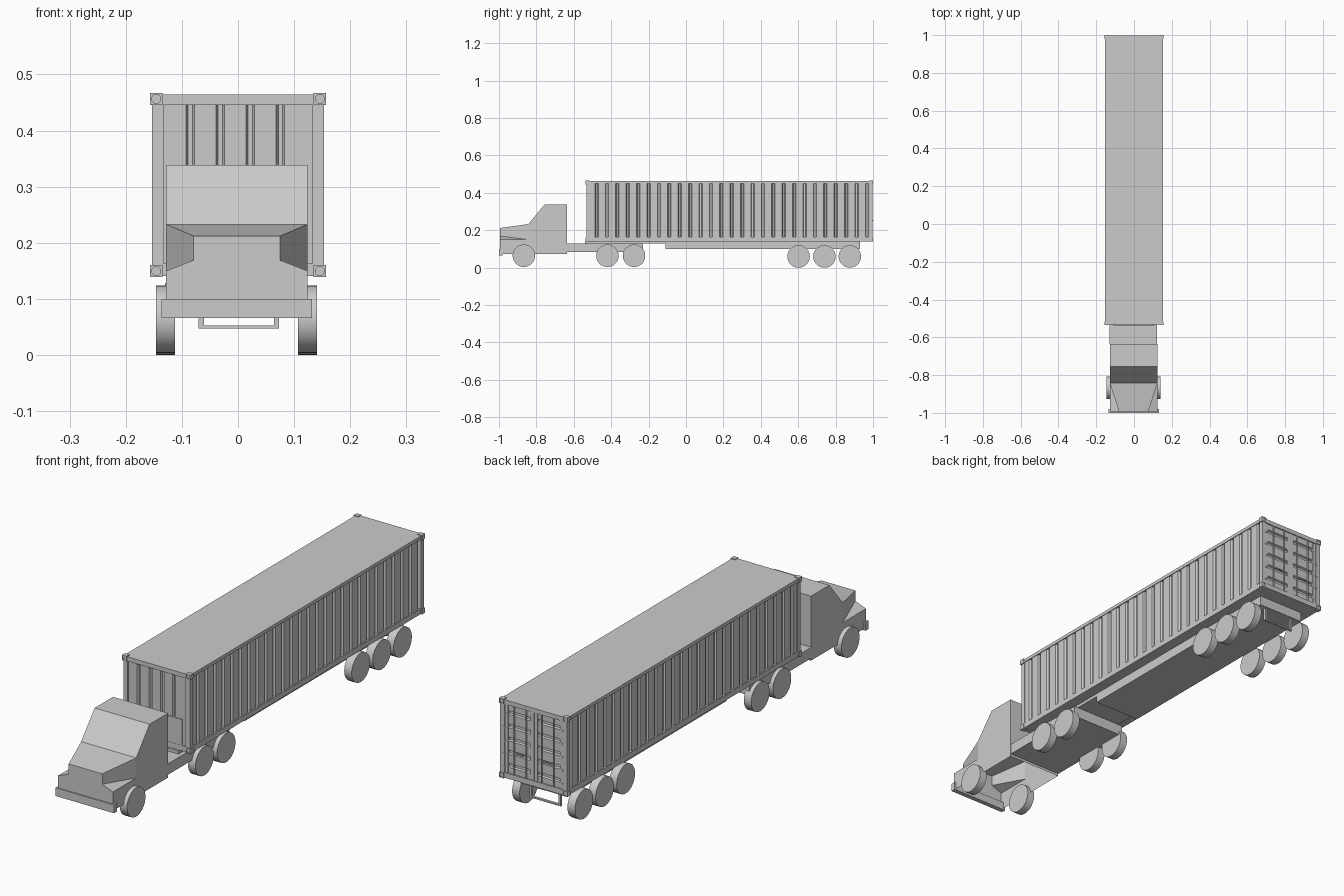
import bpy, bmesh, math
from mathutils import Vector

cube = bpy.data.objects.get("Cube")
if cube:
    bpy.data.objects.remove(cube, do_unlink=True)

TINT = (0.6, 0.6, 0.6, 1)
GREY = bpy.data.materials.new("light_grey")
GREY.use_nodes = True
GREY.diffuse_color = TINT
GREY.node_tree.nodes["Principled BSDF"].inputs["Base Color"].default_value = TINT


def finish(name, bm, fix_normals=True):
    if fix_normals:
        bmesh.ops.recalc_face_normals(bm, faces=bm.faces)
    me = bpy.data.meshes.new(name)
    bm.to_mesh(me)
    bm.free()
    ob = bpy.data.objects.new(name, me)
    bpy.context.collection.objects.link(ob)
    me.materials.append(GREY)
    return ob


def activate(ob):
    bpy.ops.object.select_all(action="DESELECT")
    ob.select_set(True)
    bpy.context.view_layer.objects.active = ob


def add_box(bm, x0, x1, y0, y1, z0, z1):
    vs = bmesh.ops.create_cube(bm, size=1)["verts"]
    for v in vs:
        v.co = Vector(((x0, x1)[v.co.x > 0], (y0, y1)[v.co.y > 0], (z0, z1)[v.co.z > 0]))


def boxes(name, items):
    bm = bmesh.new()
    for b in items:
        add_box(bm, *b)
    return finish(name, bm)


def add_cylinder(bm, center, radius, depth, axis, segments):
    vs = bmesh.ops.create_cone(bm, cap_ends=True, segments=segments, radius1=radius,
                               radius2=radius, depth=depth)["verts"]
    q = Vector((0, 0, 1)).rotation_difference(Vector(axis))
    for v in vs:
        v.co = q @ v.co + Vector(center)


def corrugated(name, start, end, centers, low, high, outer, place, half=0.0065):
    """Sheet with narrow grooves; place(u, w, d) maps sheet coordinates to space."""
    points = [(start, outer)]
    for c in centers:
        points += [(c - half, outer), (c - half / 2, outer - 0.008),
                   (c + half / 2, outer - 0.008), (c + half, outer)]
    points.append((end, outer))
    bm = bmesh.new()
    rows = [[bm.verts.new(place(u, w, d)) for u, d in points] for w in (low, high)]
    for i in range(len(points) - 1):
        bm.faces.new((rows[0][i], rows[0][i + 1], rows[1][i + 1], rows[1][i]))
    bm.normal_update()
    # Turn the sheet outwards
    if bm.faces[:][0].normal.dot(place(0, 0, 1) - place(0, 0, 0)) < 0:
        bmesh.ops.reverse_faces(bm, faces=bm.faces)
    return finish(name, bm, False)


# Cab: open underneath, tapered hood, sloping windshield
CX, HALF, NOSE = -0.002, 0.126, 0.077
FRONT, COWL, BACK = -0.995, -0.843, -0.635
bm = bmesh.new()


def pair(x, y, z):
    return [bm.verts.new((CX + s * x, y, z)) for s in (-1, 1)]


low_front = pair(HALF, FRONT, 0.072)
fender = pair(HALF, FRONT, 0.15)
nose_low = pair(NOSE, FRONT, 0.169)
nose_top = pair(NOSE, FRONT, 0.212)
cowl_low = pair(HALF, COWL, 0.15)
cowl_top = pair(HALF, COWL, 0.233)
roof_front = pair(HALF, -0.755, 0.339)
roof_back = pair(HALF, BACK, 0.339)
low_back = pair(HALF, BACK, 0.072)
low_cowl = pair(HALF, COWL, 0.072)

bm.faces.new((low_front[0], low_front[1], fender[1], nose_low[1], nose_low[0], fender[0]))
outline = (nose_low, nose_top, cowl_top, roof_front, roof_back, low_back)
for a, b in zip(outline, outline[1:]):
    bm.faces.new((a[0], a[1], b[1], b[0]))
for i in (0, 1):
    bm.faces.new((nose_low[i], nose_top[i], cowl_top[i], cowl_low[i]))
    bm.faces.new((nose_low[i], fender[i], cowl_low[i]))
    bm.faces.new((low_front[i], fender[i], cowl_low[i], low_cowl[i]))
    bm.faces.new((low_cowl[i], cowl_low[i], cowl_top[i], roof_front[i], roof_back[i], low_back[i]))
finish("cab", bm)

boxes("front_bumper", [(-0.136, 0.132, -1, -0.98, 0.066, 0.1)])
boxes("tractor_chassis", [(-0.13, 0.123, BACK, -0.23, 0.083, 0.128)])

# Trailer bed and rear guard
boxes("trailer_frame", [(-0.108, 0.106, -0.11, 0.93, 0.1, 0.141)])
boxes("trailer_gooseneck", [(-0.108, 0.106, -0.54, -0.11, 0.128, 0.141)])
boxes("rear_guard", [(-0.07, 0.073, 0.91, 0.92, 0.047, 0.053),
                     (-0.07, -0.061, 0.91, 0.92, 0.053, 0.102),
                     (0.064, 0.073, 0.91, 0.92, 0.053, 0.102)])

# Wheels
axles = [("steer", -0.867, 0.064), ("drive_front", -0.42, 0.064), ("drive_rear", -0.278, 0.064),
         ("trailer_front", 0.602, 0.06), ("trailer_middle", 0.74, 0.06), ("trailer_rear", 0.876, 0.06)]
for label, y, z in axles:
    for side, x in (("right", -0.129), ("left", 0.124)):
        bm = bmesh.new()
        add_cylinder(bm, (x, y, z), 0.06, 0.034, (1, 0, 0), 36)
        activate(finish(f"{label}_wheel_{side}", bm))
        bpy.ops.object.shade_smooth_by_angle(angle=math.radians(40))

# Container frame: posts, rails, floor and roof
W, Y0, Y1, Z0, Z1 = 0.153, -0.532, 0.997, 0.141, 0.464
frame = [(-W, W, Y0, Y1, Z0, 0.152), (-W, W, Y0, Y1, 0.456, Z1)]
for y0, y1 in ((Y0, Y0 + 0.02), (Y1 - 0.02, Y1)):
    frame += [(-W, 0.02 - W, y0, y1, Z0, Z1), (W - 0.02, W, y0, y1, Z0, Z1),
              (-W, W, y0, y1, Z0, 0.163), (-W, W, y0, y1, 0.446, Z1)]
for x0, x1 in ((-W, 0.012 - W), (W - 0.012, W)):
    frame += [(x0, x1, Y0, Y1, Z0, 0.163), (x0, x1, Y0, Y1, 0.45, Z1)]
boxes("container_frame", frame)

# Container walls
grooves = [-0.478 + i * 0.0556 for i in range(27)]
for side, s in (("right", -1), ("left", 1)):
    corrugated(f"container_wall_{side}", Y0 + 0.01, Y1 - 0.01, grooves, 0.15, 0.46, W - 0.003,
               lambda u, w, d: Vector((s * d, u, w)), 0.009)
corrugated("container_front_wall", -0.14, 0.14, [-0.085 + i * 0.0535 for i in range(4)],
           0.15, 0.455, -Y0 - 0.005, lambda u, w, d: Vector((u, -d, w)), 0.0075)
boxes("front_panel", [(-0.115, 0.115, Y0 + 0.001, Y0 + 0.012, 0.155, 0.27)])

# Rear doors with ribs, locking bars, handles and hinges
for side, x0, x1 in (("right", -0.134, -0.001), ("left", 0.001, 0.134)):
    corrugated(f"door_{side}", 0.163, 0.446, [0.195 + i * 0.0545 for i in range(5)],
               x0 + 0.015, x1 - 0.015, Y1 - 0.005, lambda u, w, d: Vector((w, d, u)), 0.008)
    boxes(f"door_edges_{side}", [(x0, x0 + 0.015, Y1 - 0.02, Y1 - 0.004, 0.163, 0.446),
                                 (x1 - 0.015, x1, Y1 - 0.02, Y1 - 0.004, 0.163, 0.446)])
boxes("door_backing", [(-0.14, 0.14, Y1 - 0.03, Y1 - 0.012, 0.15, 0.455)])
bm = bmesh.new()
for x in (-0.09, -0.035, 0.035, 0.09):
    add_cylinder(bm, (x, Y1 - 0.002, 0.305), 0.003, 0.29, (0, 0, 1), 10)
finish("locking_bars", bm)
boxes("door_handles", [(x, x + 0.045, Y1 - 0.003, Y1 + 0.002, 0.25, 0.256)
                       for x in (-0.09, 0.045)])
boxes("door_hinges", [(s * 0.135 - 0.004, s * 0.135 + 0.004, Y1 - 0.005, Y1 + 0.001, z, z + 0.01)
                      for s in (-1, 1) for z in (0.18, 0.235, 0.29, 0.345, 0.4)])

# Corner castings with round sockets
castings, cutter = bmesh.new(), bmesh.new()
for s in (-1, 1):
    for y0, face in ((-0.536, -0.536), (0.98, 1.0)):
        for z in (0.139, 0.446):
            xa, xb = sorted((s * 0.1565, s * 0.135))
            add_box(castings, xa, xb, y0, y0 + 0.02, z, z + 0.021)
            add_cylinder(cutter, (s * 0.1457, face, z + 0.0105), 0.008, 0.008, (0, 1, 0), 16)
corner = finish("corner_castings", castings)
tool = finish("socket_cutter", cutter)
tool.hide_render = True
mod = corner.modifiers.new("sockets", "BOOLEAN")
mod.operation, mod.solver, mod.object = "DIFFERENCE", "EXACT", tool
activate(corner)
bpy.ops.object.modifier_apply(modifier=mod.name)
bpy.data.objects.remove(tool, do_unlink=True)
